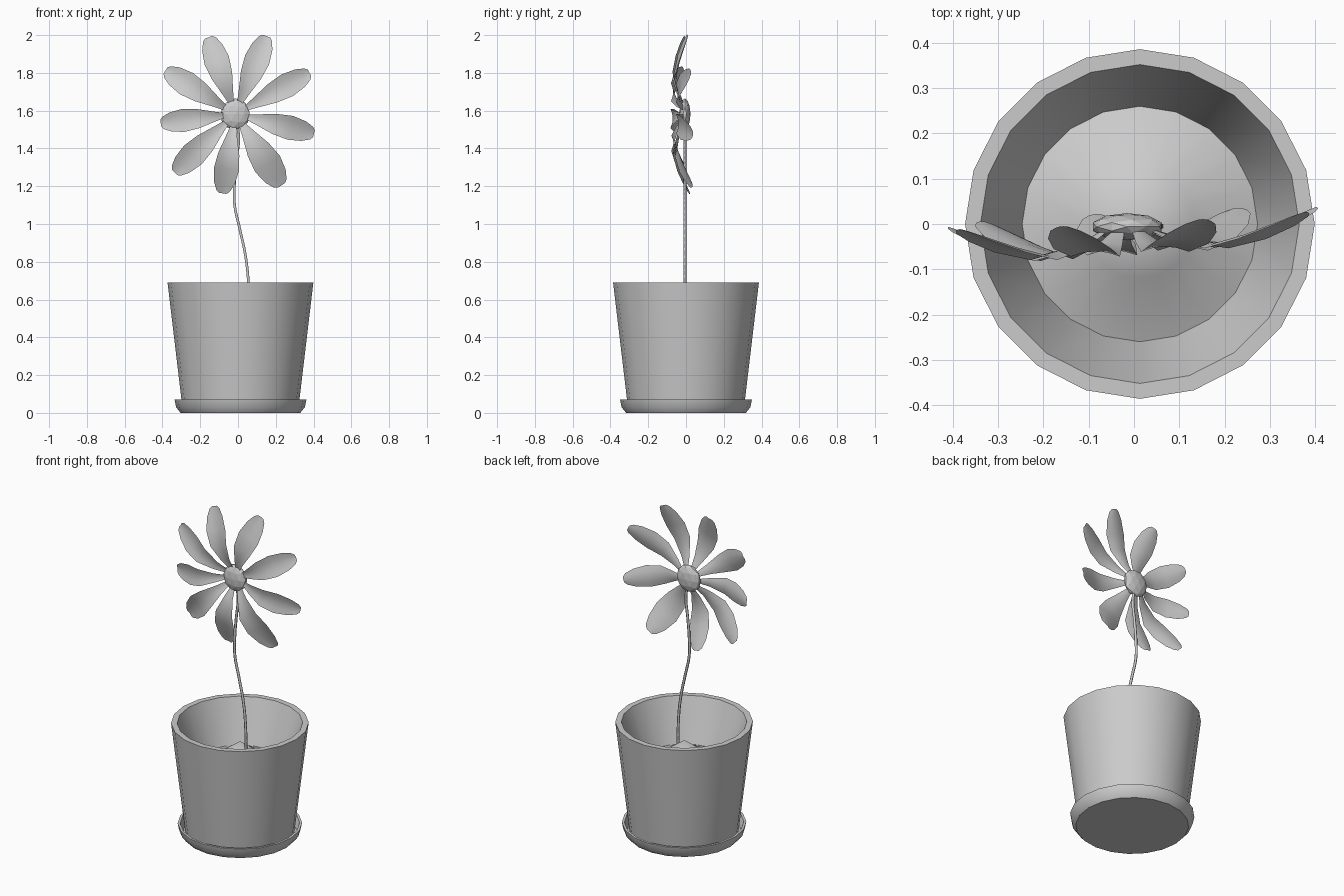
import bpy, math
from mathutils import Vector

if "Cube" in bpy.data.objects:
    bpy.data.objects.remove(bpy.data.objects["Cube"])

AXIS_X = 0.013   # pot is slightly off the flower's centre
SIDES = 20


def make_object(name, verts, faces, smooth=35):
    mesh = bpy.data.meshes.new(name)
    mesh.from_pydata(verts, [], faces)
    mesh.update()
    ob = bpy.data.objects.new(name, mesh)
    bpy.context.collection.objects.link(ob)
    if smooth:
        bpy.ops.object.select_all(action='DESELECT')
        ob.select_set(True)
        bpy.context.view_layer.objects.active = ob
        bpy.ops.object.shade_smooth_by_angle(angle=math.radians(smooth))
    return ob


def lathe(name, profile):
    """Revolve (radius, z) points; radius 0 makes a pole."""
    verts, faces, rings = [], [], []
    for r, z in profile:
        n = 1 if r == 0 else SIDES
        rings.append([len(verts) + i for i in range(n)])
        for i in range(n):
            a = math.tau * i / SIDES
            verts.append((AXIS_X + r * math.cos(a), r * math.sin(a), z))
    for lo, hi in zip(rings, rings[1:]):
        for i in range(SIDES):
            j = (i + 1) % SIDES
            quad = [lo[i % len(lo)], lo[j % len(lo)], hi[j % len(hi)], hi[i % len(hi)]]
            faces.append(list(dict.fromkeys(quad)))
    return make_object(name, verts, faces)


# Saucer, pot with open top, and mounded soil
lathe("saucer", [(0, 0), (0.317, 0), (0.341, 0.03), (0.349, 0.07),
                 (0.335, 0.07), (0.318, 0.022), (0, 0.022)])
lathe("pot", [(0, 0.025), (0.307, 0.025), (0.386, 0.69), (0.352, 0.69), (0.26, 0.43)])
lathe("soil", [(0.26, 0.43), (0.12, 0.49), (0, 0.575)])

# Stem: thin curved tube
curve = bpy.data.curves.new("stem", 'CURVE')
curve.dimensions = '3D'
curve.bevel_depth = 0.008
curve.bevel_resolution = 1
curve.resolution_u = 4
curve.use_fill_caps = True
path = [(0.058, 0.5), (0.055, 0.69), (0.04, 0.83), (0.008, 0.98), (-0.018, 1.1),
        (-0.019, 1.2), (-0.008, 1.34), (0.004, 1.45), (-0.008, 1.56)]
spline = curve.splines.new('BEZIER')
spline.bezier_points.add(len(path) - 1)
for p, (x, z) in zip(spline.bezier_points, path):
    p.co = (x, -0.005, z)
    p.handle_left_type = p.handle_right_type = 'AUTO'
bpy.context.collection.objects.link(bpy.data.objects.new("stem", curve))

# Flower centre: flattened faceted ball
CENTRE = Vector((-0.015, -0.006, 1.582))
bpy.ops.mesh.primitive_ico_sphere_add(subdivisions=2, radius=1, location=CENTRE)
centre = bpy.context.object
centre.name = "flower_centre"
centre.scale = (0.08, 0.03, 0.083)

# Petals: bowed sheets, swinging forward then back at the tip
ROWS = [(0.12, 0.012), (0.28, 0.03), (0.5, 0.057), (0.7, 0.068), (0.87, 0.056), (0.97, 0.036), (1.0, 0.02)]


def petal(index, degrees, length, width):
    a = math.radians(degrees)
    mid = -0.06 + 0.015 * math.cos(a)
    tip = 0.012 + 0.025 * math.cos(a + 0.5)
    along = Vector((math.cos(a), 0, math.sin(a)))
    across = Vector((-math.sin(a), 0, math.cos(a)))
    verts = []
    for t, half in ROWS:
        if t < 0.5:
            y = -0.01 + (mid + 0.01) * math.sin((t - 0.12) / 0.38 * math.pi / 2)
        else:
            y = mid + (tip - mid) * ((t - 0.5) / 0.5) ** 1.3
        for s in (-1, -0.5, 0, 0.5, 1):
            v = Vector((CENTRE.x, y, CENTRE.z)) + along * t * length + across * s * half * width
            v.y -= 0.2 * half * (s * s - 0.4)
            verts.append(v)
    faces = [(r * 5 + c, r * 5 + c + 1, r * 5 + c + 6, r * 5 + c + 5)
             for r in range(len(ROWS) - 1) for c in range(4)]
    make_object(f"petal_{index}", verts, faces, 60)


PETALS = [(109, 0.43, 1.0), (68, 0.445, 1.0), (29, 0.45, 0.95), (-14, 0.43, 0.95), (-57, 0.45, 1.15),
          (-99, 0.425, 0.98), (-136, 0.445, 1.0), (-173, 0.397, 0.9), (148, 0.435, 0.97)]
for i, spec in enumerate(PETALS, 1):
    petal(i, *spec)
